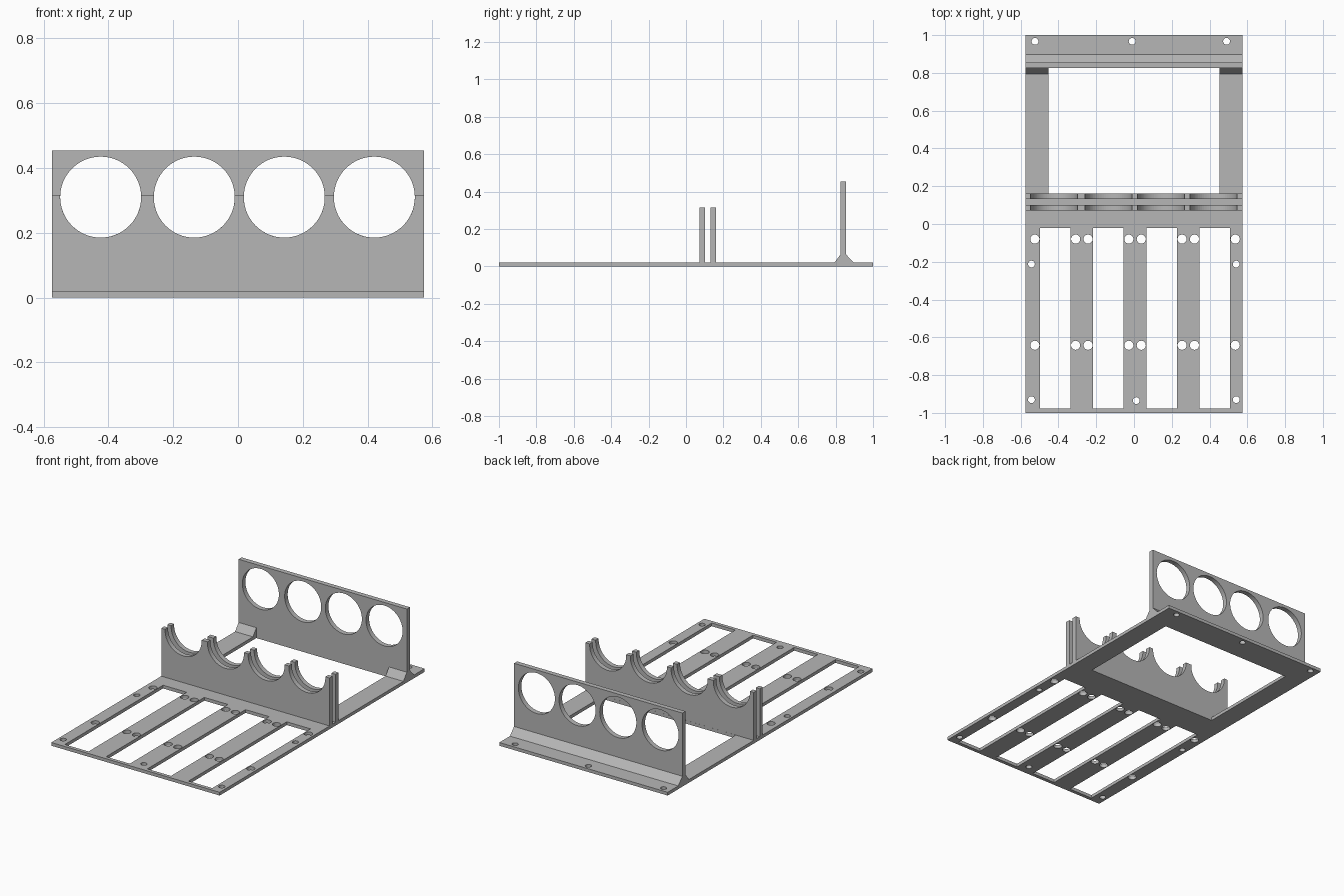
import bpy, bmesh
from math import pi, cos, sin, asin

cube = bpy.data.objects.get("Cube")
if cube:
    bpy.data.objects.remove(cube, do_unlink=True)

grey = bpy.data.materials.new("plain grey")
grey.use_nodes = True
GREY = (0.47, 0.47, 0.47, 1)
grey.diffuse_color = GREY
grey.node_tree.nodes["Principled BSDF"].inputs["Base Color"].default_value = GREY

HALF_W = 0.575      # half width of the frame
BASE_T = 0.02       # base plate thickness
WALL_Y = (0.826, 0.856)
WALL_TOP = 0.454
RING_X = (-0.424, -0.135, 0.143, 0.421)
RING_Z, RING_R = 0.31, 0.125
CRADLE_TOP = 0.316


def rect(x0, y0, x1, y1):
    return [(x0, y0), (x1, y0), (x1, y1), (x0, y1)]


def circle(x, y, r, n=32):
    return [(x + r * cos(2 * pi * i / n), y + r * sin(2 * pi * i / n)) for i in range(n)]


def sheet(name, loops, thickness, location, rotation=(0, 0, 0)):
    """Flat sheet: first loop is the outline, the others are holes."""
    curve = bpy.data.curves.new(name, 'CURVE')
    curve.dimensions = '2D'
    curve.fill_mode = 'BOTH'
    curve.extrude = thickness / 2
    for loop in loops:
        spline = curve.splines.new('POLY')
        spline.points.add(len(loop) - 1)
        for point, (x, y) in zip(spline.points, loop):
            point.co = (x, y, 0, 1)
        spline.use_cyclic_u = True
    source = bpy.data.objects.new(name + " outline", curve)
    bpy.context.collection.objects.link(source)
    graph = bpy.context.evaluated_depsgraph_get()
    mesh = bpy.data.meshes.new_from_object(source.evaluated_get(graph))
    bpy.data.objects.remove(source, do_unlink=True)
    bm = bmesh.new()
    bm.from_mesh(mesh)
    bmesh.ops.remove_doubles(bm, verts=bm.verts, dist=1e-5)
    bmesh.ops.recalc_face_normals(bm, faces=bm.faces)
    for face in bm.faces:
        face.smooth = False
        face.material_index = 0
    bm.to_mesh(mesh)
    bm.free()
    mesh.materials.clear()
    mesh.materials.append(grey)
    obj = bpy.data.objects.new(name, mesh)
    obj.location = location
    obj.rotation_euler = rotation
    bpy.context.collection.objects.link(obj)
    return obj


UPRIGHT = (pi / 2, 0, 0)
ALONG_X = (pi / 2, 0, pi / 2)

# Base plate with rear window, four slots and screw holes
loops = [rect(-HALF_W, -1, HALF_W, 1), rect(-0.453, 0.161, 0.453, WALL_Y[0])]
for i in range(4):
    x = -0.417 + i * 0.2817
    loops.append(rect(x - 0.081, -0.978, x + 0.081, -0.02))
    for side in (-1, 1):
        for y in (-0.08, -0.642):
            loops.append(circle(x + side * 0.108, y, 0.024))
for x, y in ((-0.543, -0.212), (0.541, -0.212), (-0.543, -0.93), (0.541, -0.93),
             (0.012, -0.935), (-0.524, 0.967), (-0.01, 0.967), (0.49, 0.967)):
    loops.append(circle(x, y, 0.018, 24))
sheet("base_plate", loops, BASE_T, (0, 0, BASE_T / 2))

# Rear wall with four round openings
loops = [rect(-HALF_W, BASE_T, HALF_W, WALL_TOP)]
loops += [circle(x, RING_Z, RING_R, 64) for x in RING_X]
sheet("rear_wall", loops, WALL_Y[1] - WALL_Y[0], (0, sum(WALL_Y) / 2, 0), UPRIGHT)

# Two cradle plates with half-round notches
tilt = asin((CRADLE_TOP - RING_Z) / RING_R)
outline = [(HALF_W, CRADLE_TOP), (HALF_W, BASE_T), (-HALF_W, BASE_T), (-HALF_W, CRADLE_TOP)]
for x in RING_X:
    for i in range(33):
        a = pi - tilt + (pi + 2 * tilt) * i / 32
        outline.append((x + RING_R * cos(a), RING_Z + RING_R * sin(a)))
for name, y in (("front_cradle", 0.087), ("rear_cradle", 0.146)):
    sheet(name, [outline], 0.029, (0, y, 0), UPRIGHT)

# Sloped braces at the foot of the rear wall
RISE = 0.064
back = WALL_Y[1]
sheet("rear_brace", [[(back, BASE_T), (back + 0.041, BASE_T), (back, RISE)]],
      2 * HALF_W, (0, 0, 0), ALONG_X)
front = WALL_Y[0]
for name, side in (("left_front_brace", 1), ("right_front_brace", -1)):
    sheet(name, [[(front, BASE_T), (front, RISE), (front - 0.033, BASE_T)]],
          HALF_W - 0.453, (side * (HALF_W + 0.453) / 2, 0, 0), ALONG_X)
